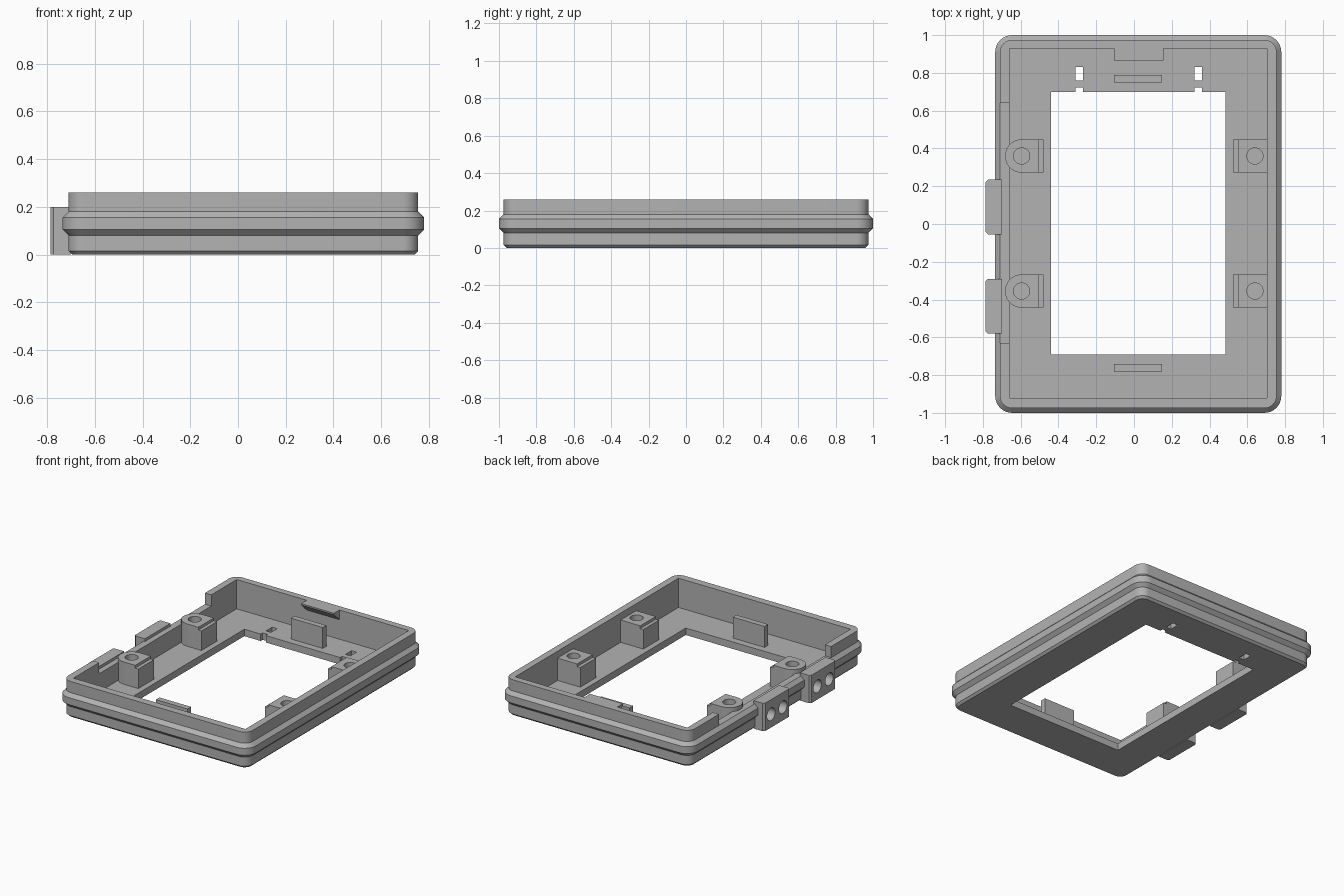
import bpy, bmesh, math
from mathutils import Matrix

if "Cube" in bpy.data.objects:
    bpy.data.objects.remove(bpy.data.objects["Cube"])

CX = 0.0225  # centre line of the frame
plastic = bpy.data.materials.new("grey_plastic")
plastic.diffuse_color = (0.45, 0.45, 0.45, 1)
plastic.use_nodes = True
plastic.node_tree.nodes["Principled BSDF"].inputs["Base Color"].default_value = plastic.diffuse_color


def finish(name, bm):
    bmesh.ops.recalc_face_normals(bm, faces=bm.faces)
    me = bpy.data.meshes.new(name)
    bm.to_mesh(me)
    bm.free()
    me.materials.append(plastic)
    ob = bpy.data.objects.new(name, me)
    bpy.context.collection.objects.link(ob)
    return ob


def add_box(bm, x0, x1, y0, y1, z0, z1):
    m = Matrix.Translation(((x0 + x1) / 2, (y0 + y1) / 2, (z0 + z1) / 2))
    bmesh.ops.create_cube(bm, size=1, matrix=m @ Matrix.Diagonal((x1 - x0, y1 - y0, z1 - z0, 1)))


def box(name, *dims):
    bm = bmesh.new()
    add_box(bm, *dims)
    return finish(name, bm)


def cylinder(name, loc, r, depth, along_x=False):
    bm = bmesh.new()
    m = Matrix.Translation(loc)
    if along_x:
        m = m @ Matrix.Rotation(math.pi / 2, 4, 'Y')
    bmesh.ops.create_cone(bm, cap_ends=True, segments=32, radius1=r, radius2=r, depth=depth, matrix=m)
    return finish(name, bm)


def boolean(ob, other, op='DIFFERENCE', keep=False):
    mod = ob.modifiers.new("cut", 'BOOLEAN')
    mod.operation, mod.solver, mod.object = op, 'EXACT', other
    bpy.context.view_layer.objects.active = ob
    bpy.ops.object.modifier_apply(modifier=mod.name)
    if not keep:
        bpy.data.objects.remove(other)


def rounded_ring(bm, hx, hy, r, z, n=8):
    ring = []
    for q, (sx, sy) in enumerate([(1, 1), (-1, 1), (-1, -1), (1, -1)]):
        for i in range(n + 1):
            a = math.pi / 2 * (q + i / n)
            ring.append(bm.verts.new((CX + sx * (hx - r) + r * math.cos(a),
                                      sy * (hy - r) + r * math.sin(a), z)))
    return ring


# Ribbed outer shell: (outward offset, height) profile around a rounded rectangle
bm = bmesh.new()
profile = [(-0.015, 0), (0, 0.015), (0, 0.08), (0.025, 0.105),
           (0.025, 0.155), (0, 0.18), (0, 0.26)]
rings = [rounded_ring(bm, 0.7325 + o, 0.975 + o, 0.065 + o, z) for o, z in profile]
for a, b in zip(rings, rings[1:]):
    for i in range(len(a)):
        j = (i + 1) % len(a)
        bm.faces.new((a[i], a[j], b[j], b[i]))
bm.faces.new(rings[0][::-1])
bm.faces.new(rings[-1])
frame = finish("frame", bm)

# Cavity, window and lowered left wall
boolean(frame, box("cavity", -0.66, 0.705, -0.922, 0.928, 0.05, 0.4))
boolean(frame, box("window", -0.44, 0.485, -0.69, 0.70, -0.1, 0.2))
boolean(frame, box("wall_gap", -0.9, -0.6, -0.63, 0.64, 0.18, 0.4))

# Slots and window notches
for x in (-0.29, 0.34):
    boolean(frame, box("slot", x - 0.02, x + 0.02, 0.76, 0.83, -0.1, 0.2))
    boolean(frame, box("notch", x - 0.02, x + 0.02, 0.68, 0.722, -0.1, 0.2))

# Side connector blocks, each with two holes
parts = [frame]
for y in (0.09, -0.435):
    block = box("connector_block", -0.785, -0.70, y - 0.145, y + 0.145, 0, 0.2)
    corners = [e for e in block.data.edges if all(
        block.data.vertices[v].co.x < -0.75 for v in e.vertices) and abs(
        block.data.vertices[e.vertices[0]].co.z - block.data.vertices[e.vertices[1]].co.z) > 0.1]
    bm = bmesh.new()
    bm.from_mesh(block.data)
    bm.edges.ensure_lookup_table()
    bmesh.ops.bevel(bm, geom=[bm.edges[e.index] for e in corners], offset=0.012,
                    segments=1, affect='EDGES')
    bm.to_mesh(block.data)
    bm.free()
    for dy in (-0.067, 0.067):
        hole = cylinder("hole", (-0.74, y + dy, 0.095), 0.045, 0.13, True)
        boolean(frame, hole, keep=True)
        boolean(block, hole)
    parts.append(block)

# Screw posts: round boss with a lower square shoulder facing the window
for x, s in ((-0.595, 1), (0.64, -1)):
    for y in (0.36, -0.355):
        post = cylinder("screw_post", (x, y, 0.125), 0.088, 0.17)
        outer = x if s > 0 else 0.71
        for reach, top in ((0.09, 0.21), (0.115, 0.19)):
            xs = sorted((outer, x + s * reach))
            boolean(post, box("shoulder", *xs, y - 0.088, y + 0.088, 0.04, top), 'UNION')
        boolean(post, cylinder("screw_hole", (x, y, 0.17), 0.043, 0.2))
        parts.append(post)

# Upright plates on the floor
for name, y in (("rear_plate", 0.77), ("front_plate", -0.76)):
    parts.append(box(name, -0.105, 0.147, y - 0.02, y + 0.02, 0.04, 0.2))

# Wedge-shaped snap on the rear wall
bm = bmesh.new()
section = [(0.94, 0.26), (0.865, 0.26), (0.865, 0.25), (0.928, 0.19), (0.94, 0.19)]
face = bm.faces.new([bm.verts.new((-0.105, y, z)) for y, z in section])
ext = bmesh.ops.extrude_face_region(bm, geom=[face])
bmesh.ops.translate(bm, vec=(0.26, 0, 0),
                    verts=[v for v in ext["geom"] if isinstance(v, bmesh.types.BMVert)])
parts.append(finish("snap_wedge", bm))

# Smooth curves, sharp edges
for ob in parts:
    bpy.ops.object.select_all(action='DESELECT')
    ob.select_set(True)
    bpy.context.view_layer.objects.active = ob
    bpy.ops.object.shade_smooth_by_angle(angle=math.radians(25))
